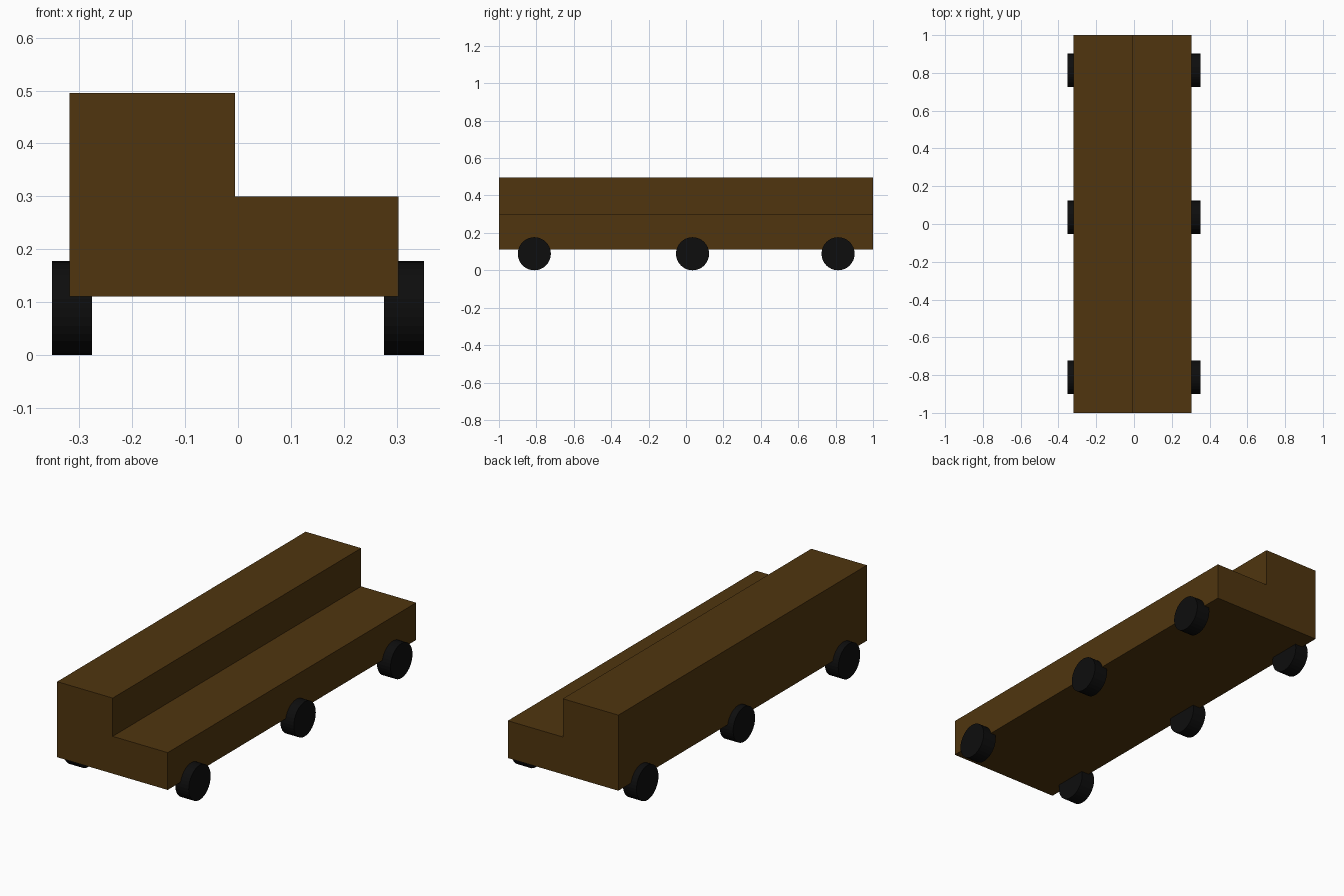
import bpy, bmesh, math
from mathutils import Matrix

if "Cube" in bpy.data.objects:
    bpy.data.objects.remove(bpy.data.objects["Cube"])


def material(name, rgb):
    m = bpy.data.materials.new(name)
    m.diffuse_color = (*rgb, 1)
    m.use_nodes = True
    m.node_tree.nodes["Principled BSDF"].inputs["Base Color"].default_value = m.diffuse_color
    return m


def add_object(name, bm, mat):
    bmesh.ops.recalc_face_normals(bm, faces=bm.faces)
    me = bpy.data.meshes.new(name)
    bm.to_mesh(me)
    bm.free()
    me.materials.append(mat)
    ob = bpy.data.objects.new(name, me)
    bpy.context.collection.objects.link(ob)
    return ob


brown = material("dark brown", (0.080, 0.036, 0.0045))
black = material("black rubber", (0.004, 0.004, 0.004))

# Stepped body: L-shaped profile extruded along the length
profile = [(-0.319, 0.11), (0.304, 0.11), (0.304, 0.30),
           (-0.006, 0.30), (-0.006, 0.495), (-0.319, 0.495)]
bm = bmesh.new()
face = bm.faces.new([bm.verts.new((x, -1, z)) for x, z in profile])
ext = bmesh.ops.extrude_face_region(bm, geom=[face], use_keep_orig=True)
moved = [g for g in ext["geom"] if isinstance(g, bmesh.types.BMVert)]
bmesh.ops.translate(bm, verts=moved, vec=(0, 2, 0))
add_object("body", bm, brown)

# Three pairs of wheels
RADIUS, WIDTH, TRACK = 0.0885, 0.076, 0.314
for row, y in (("front", -0.811), ("middle", 0.035), ("back", 0.813)):
    for side, sx in (("left", -1), ("right", 1)):
        bm = bmesh.new()
        bmesh.ops.create_cone(
            bm, cap_ends=True, segments=32, radius1=RADIUS, radius2=RADIUS, depth=WIDTH,
            matrix=Matrix.Translation((sx * TRACK, y, RADIUS)) @ Matrix.Rotation(math.pi / 2, 4, 'Y'))
        add_object(f"{row}_{side}_wheel", bm, black)
